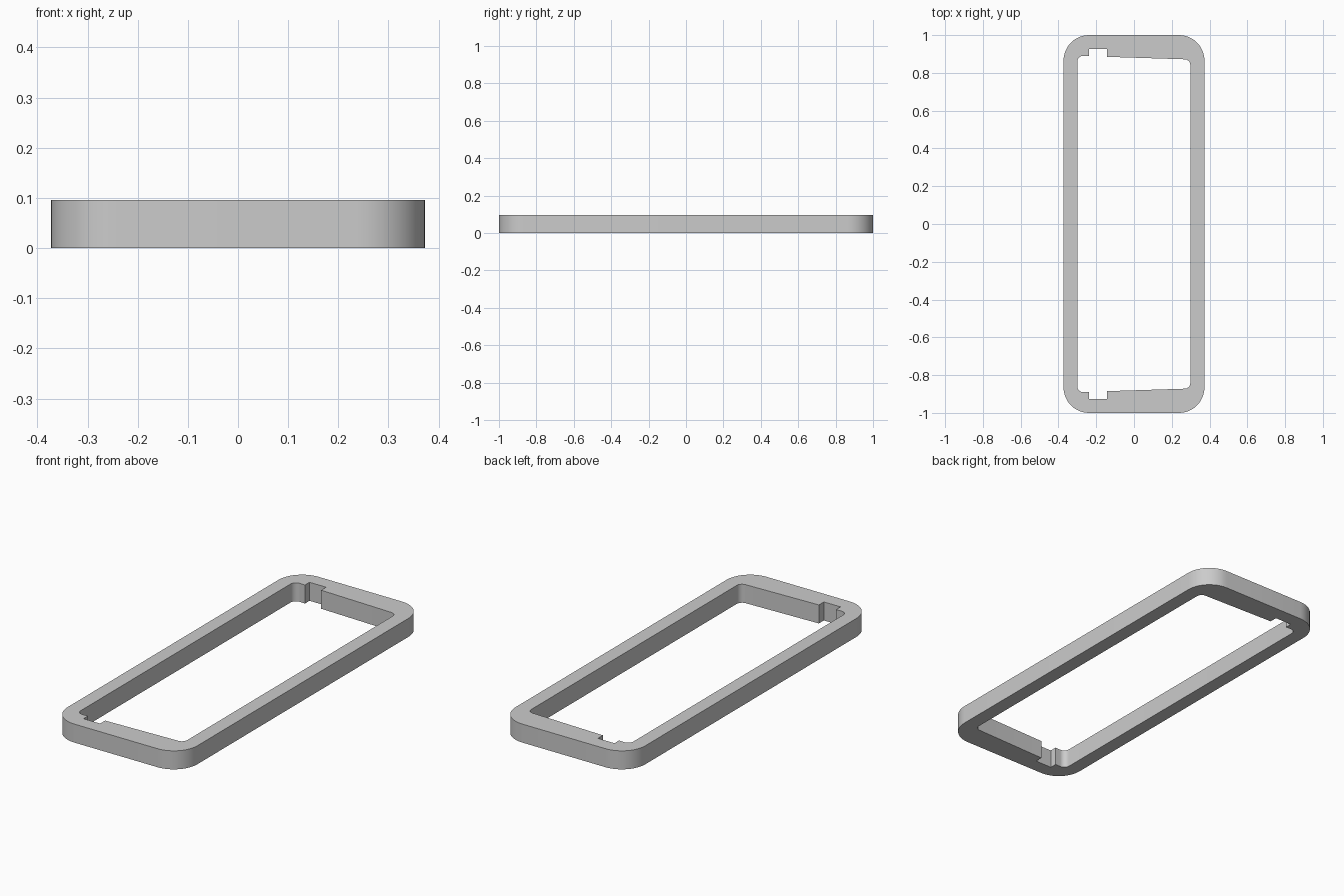
import bpy, bmesh, math
from mathutils import Vector

if "Cube" in bpy.data.objects:
    bpy.data.objects.remove(bpy.data.objects["Cube"])

HEIGHT = 0.096


def rounded(corners, steps=12):
    """Outline points from (x, y, radius) corners; radius 0 stays sharp."""
    pts = []
    for i, (x, y, r) in enumerate(corners):
        p = Vector((x, y))
        if r == 0:
            pts.append(p)
            continue
        a = (Vector(corners[i - 1][:2]) - p).normalized()
        b = (Vector(corners[(i + 1) % len(corners)][:2]) - p).normalized()
        half = a.angle(b) / 2
        centre = p + (a + b).normalized() * (r / math.sin(half))
        start = p + a * (r / math.tan(half)) - centre
        end = p + b * (r / math.tan(half)) - centre
        sweep = math.atan2(start.x * end.y - start.y * end.x, start.dot(end))
        for k in range(steps + 1):
            t = sweep * k / steps
            c, s = math.cos(t), math.sin(t)
            pts.append(centre + Vector((start.x * c - start.y * s,
                                        start.x * s + start.y * c)))
    return pts


# Outer outline: rounded rectangle
outer = [(-0.373, -1, 0.135), (0.373, -1, 0.135),
         (0.373, 1, 0.135), (-0.373, 1, 0.135)]

# Opening: tapered ends with a small notch, mirrored front to back
back_end = [(0.298, 0.871, 0.03), (-0.143, 0.885, 0), (-0.143, 0.926, 0),
            (-0.238, 0.926, 0), (-0.238, 0.889, 0), (-0.300, 0.891, 0.03)]
front_end = [(x, -y, r) for x, y, r in reversed(back_end)]
opening = back_end + front_end

# Fill between the outlines and extrude upward
bm = bmesh.new()
edges = []
for outline in (rounded(outer), rounded(opening)):
    verts = [bm.verts.new((p.x, p.y, 0)) for p in outline]
    edges += [bm.edges.new((v, verts[i - 1])) for i, v in enumerate(verts)]
bmesh.ops.triangle_fill(bm, edges=edges, use_beauty=True)
result = bmesh.ops.extrude_face_region(bm, geom=bm.faces[:])
top = [g for g in result["geom"] if isinstance(g, bmesh.types.BMVert)]
bmesh.ops.translate(bm, vec=(0, 0, HEIGHT), verts=top)
bmesh.ops.recalc_face_normals(bm, faces=bm.faces[:])

mesh = bpy.data.meshes.new("frame")
bm.to_mesh(mesh)
bm.free()
frame = bpy.data.objects.new("frame", mesh)
bpy.context.collection.objects.link(frame)

grey = bpy.data.materials.new("grey")
grey.diffuse_color = (0.6, 0.6, 0.6, 1)
grey.use_nodes = True
grey.node_tree.nodes["Principled BSDF"].inputs["Base Color"].default_value = grey.diffuse_color
mesh.materials.append(grey)

# Smooth rounded corners, sharp rims
bpy.context.view_layer.objects.active = frame
frame.select_set(True)
bpy.ops.object.shade_smooth_by_angle(angle=math.radians(30))
